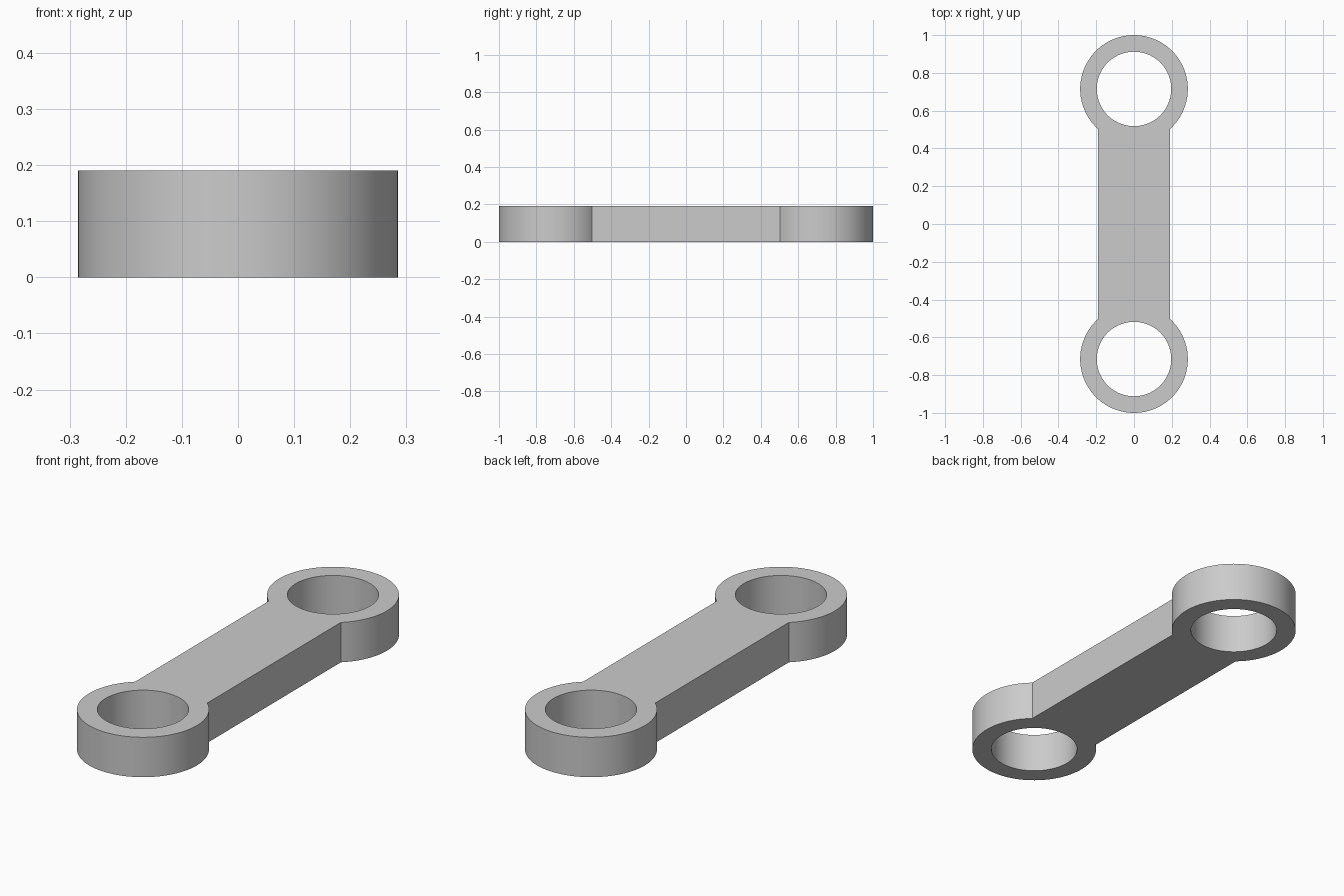
import bpy, bmesh, math

if "Cube" in bpy.data.objects:
    bpy.data.objects.remove(bpy.data.objects["Cube"])

R_OUT, R_HOLE, CY, HALF_W, H = 0.285, 0.197, 0.715, 0.19, 0.19
SEG = 96

grey = bpy.data.materials.new("light grey")
grey.diffuse_color = (0.6, 0.6, 0.6, 1)
grey.use_nodes = True
grey.node_tree.nodes["Principled BSDF"].inputs["Base Color"].default_value = grey.diffuse_color

bm = bmesh.new()


def loop(points):
    vs = [bm.verts.new((x, y, 0)) for x, y in points]
    for i, v in enumerate(vs):
        bm.edges.new((v, vs[(i + 1) % len(vs)]))


def arc(cy, r, start, sweep, n):
    return [(r * math.cos(start + sweep * i / n), cy + r * math.sin(start + sweep * i / n))
            for i in range(n + 1)]


# Outer outline: two ring arcs joined by the straight bar sides
a = math.acos(HALF_W / R_OUT)
sweep = math.pi + 2 * a
loop(arc(CY, R_OUT, -a, sweep, SEG) + arc(-CY, R_OUT, math.pi - a, sweep, SEG))

# Round holes in both ends
for s in (1, -1):
    loop(arc(s * CY, R_HOLE, 0, 2 * math.pi, SEG)[:-1])

# Fill the flat profile and extrude it to full thickness
bmesh.ops.triangle_fill(bm, use_beauty=True, use_dissolve=False, edges=bm.edges[:])
ext = bmesh.ops.extrude_face_region(bm, geom=bm.faces[:], use_keep_orig=True)
top = [g for g in ext["geom"] if isinstance(g, bmesh.types.BMVert)]
bmesh.ops.translate(bm, verts=top, vec=(0, 0, H))
bmesh.ops.recalc_face_normals(bm, faces=bm.faces[:])

mesh = bpy.data.meshes.new("connecting_link")
bm.to_mesh(mesh)
bm.free()
mesh.materials.append(grey)
link = bpy.data.objects.new("connecting_link", mesh)
bpy.context.collection.objects.link(link)

# Smooth round walls, crisp rims
bpy.context.view_layer.objects.active = link
link.select_set(True)
bpy.ops.object.shade_smooth_by_angle(angle=math.radians(30))
